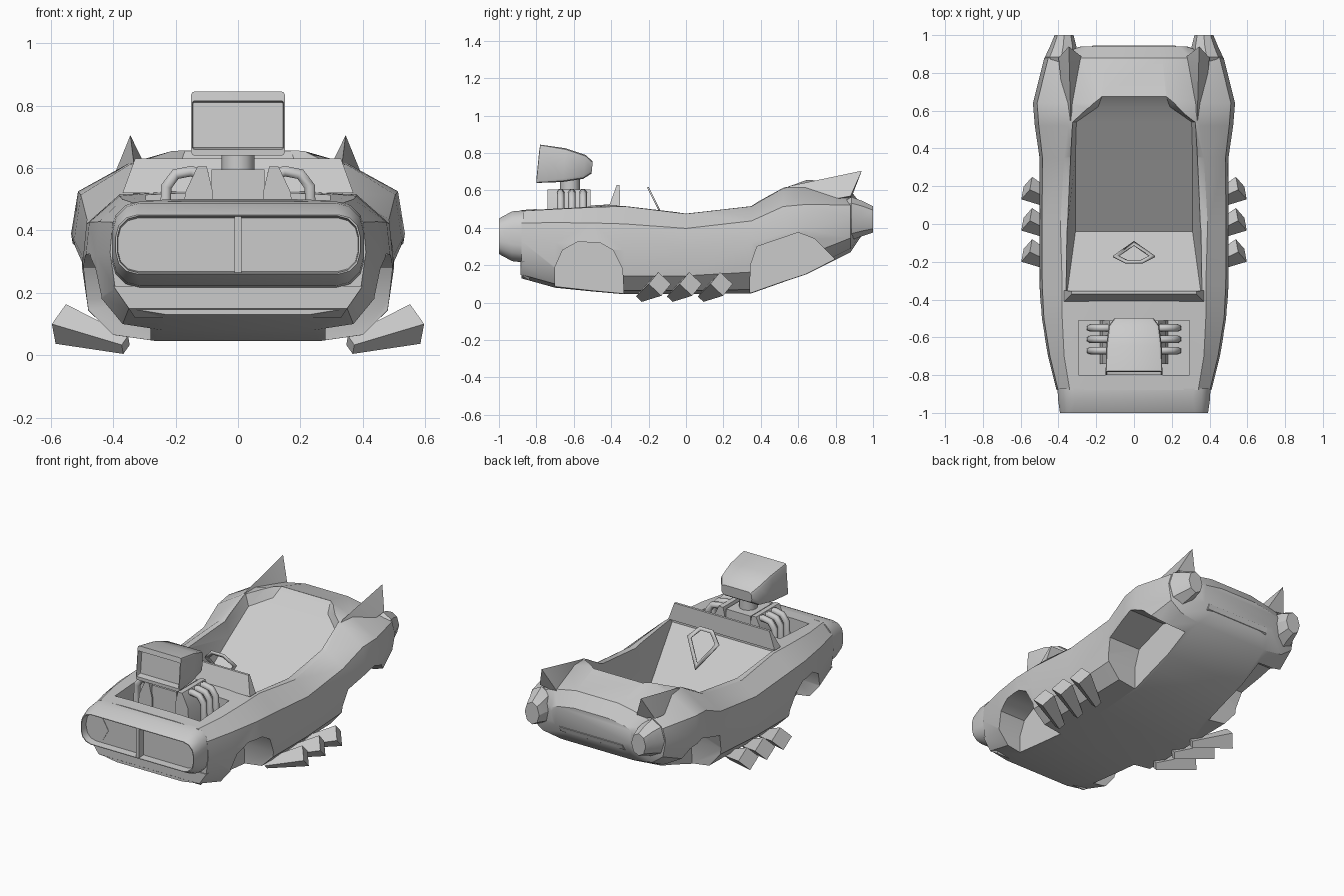
import bpy, bmesh, math
from mathutils import Vector

if "Cube" in bpy.data.objects:
    bpy.data.objects.remove(bpy.data.objects["Cube"], do_unlink=True)

# The single paint colour
paint = bpy.data.materials.new("plain grey")
paint.use_nodes = True
colour = (0.6, 0.6, 0.6, 1)
paint.diffuse_color = colour
paint.node_tree.nodes["Principled BSDF"].inputs["Base Color"].default_value = colour


def smooth(obj, angle=32):
    bpy.ops.object.select_all(action="DESELECT")
    obj.select_set(True)
    bpy.context.view_layer.objects.active = obj
    bpy.ops.object.shade_smooth_by_angle(angle=math.radians(angle))


def finish(name, bm):
    bmesh.ops.recalc_face_normals(bm, faces=bm.faces[:])
    mesh = bpy.data.meshes.new(name)
    bm.to_mesh(mesh)
    bm.free()
    mesh.materials.append(paint)
    obj = bpy.data.objects.new(name, mesh)
    bpy.context.collection.objects.link(obj)
    smooth(obj)
    return obj


def loft(name, rings):
    """Skin a row of equal rings and cap both ends."""
    bm = bmesh.new()
    rows = [[bm.verts.new(p) for p in ring] for ring in rings]
    count = len(rows[0])
    for a, b in zip(rows, rows[1:]):
        for i in range(count):
            j = (i + 1) % count
            bm.faces.new((a[i], a[j], b[j], b[i]))
    bm.faces.new(rows[0])
    bm.faces.new(rows[-1])
    return finish(name, bm)


def hull(name, points):
    bm = bmesh.new()
    for p in points:
        bm.verts.new(p)
    bmesh.ops.convex_hull(bm, input=bm.verts[:])
    return finish(name, bm)


def block(name, x, y, z):
    return hull(name, [(a, b, c) for a in x for b in y for c in z])


def pill(y, half, low, high, r, steps=3, lean=0):
    """Rounded rectangle ring facing along y."""
    ring = []
    corners = ((half - r, high - r), (r - half, high - r),
               (r - half, low + r), (half - r, low + r))
    for k, (cx, cz) in enumerate(corners):
        for i in range(steps + 1):
            t = math.pi / 2 * (k + i / steps)
            z = cz + r * math.sin(t)
            ring.append((cx + r * math.cos(t), y + lean * (z - low), z))
    return ring


def body_ring(y, top, rim_x, rim_z, wide, mid, base, skirt):
    """Car section from the centre ridge round to the floor."""
    half = [(rim_x * 0.5, top), (rim_x, rim_z),
            (rim_x + (wide - rim_x) * 0.88, rim_z * 0.6 + mid * 0.4),
            (wide, mid), (wide * 0.96, base + (mid - base) * 0.42),
            (skirt, base + 0.02), (skirt * 0.65, base)]
    return [(x, y, z) for x, z in half] + [(-x, y, z) for x, z in reversed(half)]


def cut(target, cutter):
    cutter.hide_render = True
    mod = target.modifiers.new("cut", "BOOLEAN")
    mod.operation = "DIFFERENCE"
    mod.solver = "EXACT"
    mod.object = cutter
    bpy.ops.object.select_all(action="DESELECT")
    target.select_set(True)
    bpy.context.view_layer.objects.active = target
    bpy.ops.object.modifier_apply(modifier=mod.name)
    bpy.data.objects.remove(cutter, do_unlink=True)


# Main body shell
body = loft("body_shell", [body_ring(*s) for s in (
    (-.88, .495, .34, .49, .41, .33, .13, .35),
    (-.7, .507, .37, .5, .455, .32, .08, .37),
    (-.5, .52, .38, .51, .49, .3, .06, .39),
    (-.33, .53, .38, .515, .5, .28, .045, .4),
    (0, .48, .39, .475, .5, .28, .045, .4),
    (.35, .52, .37, .515, .5, .32, .05, .4),
    (.52, .64, .35, .61, .525, .37, .11, .4),
    (.64, .665, .35, .615, .535, .39, .15, .41),
    (.88, .6, .3, .57, .475, .45, .27, .38),
    (.94, .52, .24, .5, .28, .46, .36, .25))])

# Cockpit with sloping dash, tapered walls and seat back
cut(body, loft("cockpit_cutter", [
    [(w, y, 1), (w, y, rim), (f, y, z), (-f, y, z), (-w, y, rim), (-w, y, 1)]
    for y, w, f, rim, z in (
        (-.37, .36, .355, .52, .5), (-.04, .355, .31, .48, .15),
        (.36, .335, .31, .51, .42), (.54, .325, .305, .62, .545),
        (.62, .24, .19, .655, .6), (.675, .18, .17, .67, .655))]))

# Engine bay
cut(body, block("bay_cutter", (-.295, .295), (-.8, -.51), (.345, .9)))

# Wheel arches, each an outline pushed in from the side
front_arch = ((-.7, 0), (-.7, .19), (-.66, .28), (-.58, .325), (-.46, .32),
              (-.39, .28), (-.34, .18), (-.33, 0))
rear_arch = ((.34, 0), (.345, .2), (.38, .3), (.6, .375), (.69, .34), (.81, .22), (.81, 0))
for arch in (front_arch, rear_arch):
    for side in (-1, 1):
        cut(body, loft("arch_cutter", [[(side * x, y, z) for y, z in arch]
                                       for x in (.28, .8)]))
smooth(body, 42)

# Nose with recessed grille
loft("nose", [pill(*s) for s in (
    (-.87, .405, .215, .493, .09), (-.93, .402, .222, .488, .09),
    (-1, .392, .26, .45, .07), (-1, .387, .264, .446, .068),
    (-.955, .385, .268, .44, .066))])
block("grille_bar", (-.011, .011), (-.998, -.94), (.265, .445))

# Front bumper lip
hull("front_bumper", [(s * x, y, z) for s in (-1, 1) for x, y, z in (
    (.4, -.885, .222), (.35, -.885, .15), (.4, -.8, .222), (.33, -.84, .12))])

for side, word in ((-1, "right"), (1, "left")):
    # Hexagonal headlight plates
    loft(word + "_headlight", [
        [(side * .31 + .08 * math.cos(k * math.pi / 3), y,
          .355 + .08 * math.sin(k * math.pi / 3)) for k in range(6)]
        for y in (-.954, -.958)])

    # Tail pods
    loft(word + "_tail_pod", [
        [(side * cx + rx * math.cos(k * math.pi / 4), y,
          cz + rz * math.sin(k * math.pi / 4)) for k in range(8)]
        for y, cx, cz, rx, rz in (
            (.84, .38, .45, .075, .09), (.885, .385, .45, .086, .115),
            (.94, .375, .45, .07, .095), (1, .37, .445, .05, .07))])

    # Tail fins
    hull(word + "_fin", [(side * x, y, z) for x, y, z in (
        (.345, .36, .515), (.335, .56, .625), (.345, .94, .705),
        (.4, .88, .57), (.27, .88, .55), (.36, .5, .5))])

    # Flared side exhausts
    for n in range(3):
        shift = Vector((0, .165 * n, 0))
        start = Vector((side * .36, -.24, .033)) + shift
        end = Vector((side * .568, -.14, .1)) + shift
        axis = (end - start).normalized()
        across = axis.cross(Vector((0, 0, 1))).normalized()
        upward = across.cross(axis)
        rings = []
        for centre, r in ((start, .03), (end, .066)):
            rings.append([centre + r * (across * math.cos(t) + upward * math.sin(t))
                          for t in [math.pi / 2 * k for k in range(4)]])
        loft(word + "_exhaust", rings)

        # Engine header pipes
        curve = bpy.data.curves.new(word + "_header_pipe", "CURVE")
        curve.dimensions = "3D"
        curve.bevel_depth = .02
        curve.bevel_resolution = 1
        curve.use_fill_caps = True
        path = ((.1, .57), (.15, .59), (.2, .58), (.23, .54), (.235, .35))
        spline = curve.splines.new("POLY")
        spline.points.add(len(path) - 1)
        for point, (x, z) in zip(spline.points, path):
            point.co = (side * x, -.67 + n * .06, z, 1)
        curve.materials.append(paint)
        pipe = bpy.data.objects.new(curve.name, curve)
        bpy.context.collection.objects.link(pipe)

    # Valve covers
    hull(word + "_valve_cover", [(side * x, y, z) for y in (-.74, -.51) for x, z in (
        (.08, .34), (.18, .34), (.17, .52), (.13, .605), (.1, .605), (.08, .52))])

# Engine block, intake neck and scoop
block("engine_block", (-.085, .085), (-.73, -.52), (.34, .595))
loft("intake_neck", [
    [(.053 * math.cos(k * math.pi / 6), -.62 + .053 * math.sin(k * math.pi / 6), z)
     for k in range(12)] for z in (.58, .67)])
loft("air_scoop", [pill(*s, steps=2, lean=.1) for s in (
    (-.505, .105, .69, .755, .02), (-.55, .134, .662, .79, .02),
    (-.66, .147, .645, .825, .02), (-.8, .15, .64, .845, .01),
    (-.8, .146, .66, .815, .006), (-.76, .145, .665, .81, .006))])

# Wedge cowl across the dash
hull("dash_cowl", [(s * x, y, z) for s in (-1, 1) for x, y, z in (
    (.37, -.41, .52), (.37, -.352, .52), (.33, -.355, .63), (.33, -.37, .63))])

# Gem-shaped steering wheel frame
gem = [(-.045, .62), (.045, .62), (.11, .555), (0, .4), (-.11, .555)]
bm = bmesh.new()
outer, inner = [[bm.verts.new((x * k, -.2 + (.62 - z) * .5, z)) for x, z in
                 [(gx, .54 + (gz - .54) * k) for gx, gz in gem]] for k in (1, .76)]
for i in range(5):
    j = (i + 1) % 5
    bm.faces.new((outer[i], outer[j], inner[j], inner[i]))
wheel = finish("steering_wheel", bm)
wheel.modifiers.new("thickness", "SOLIDIFY").thickness = .01

# Rear lip under the deck
hull("rear_lip", [(s * x, y, z) for s in (-1, 1) for x, y, z in (
    (.22, .945, .38), (.24, .85, .39), (.22, .935, .35), (.26, .85, .3))])
